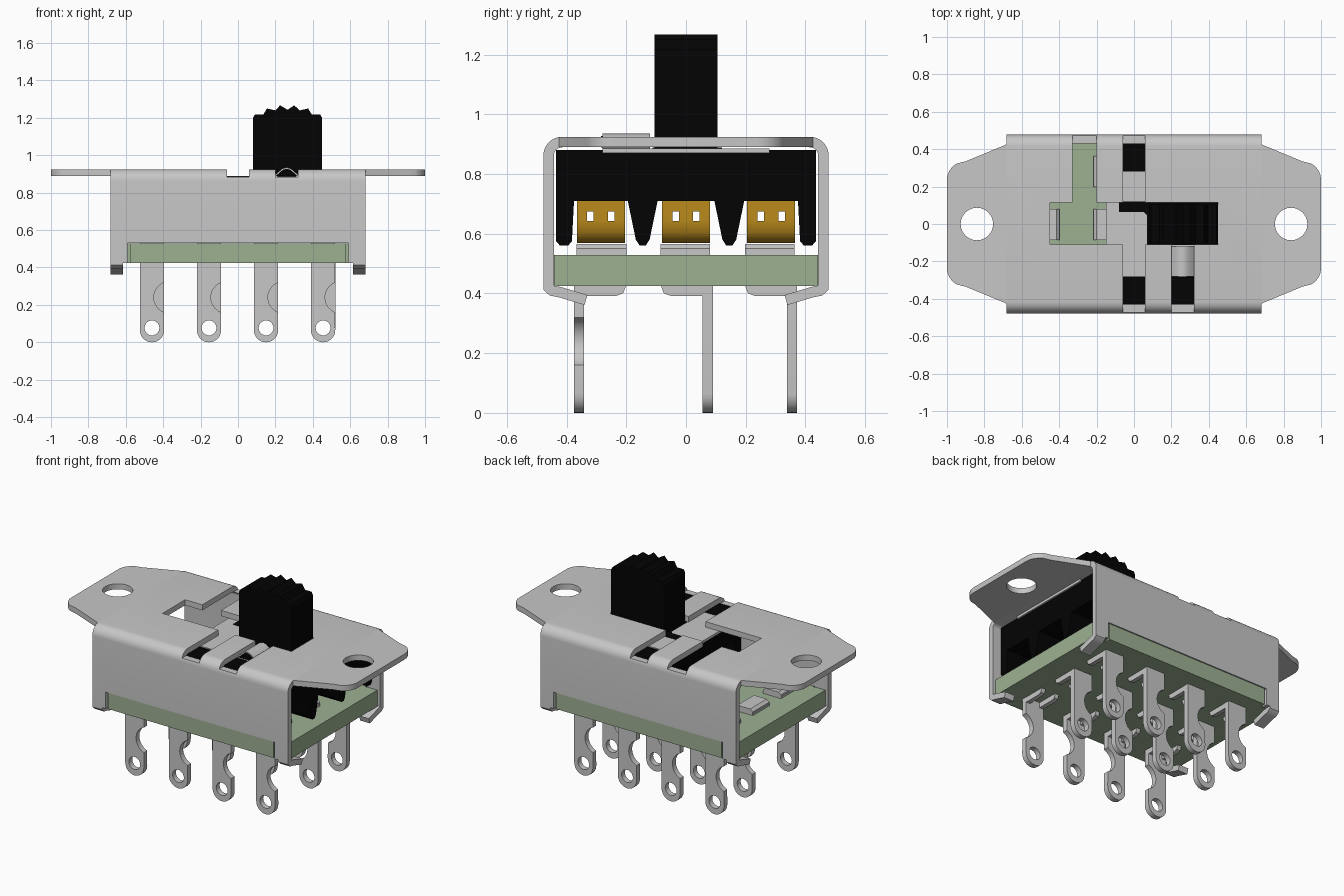
import bpy, bmesh, math
from mathutils import Vector

if "Cube" in bpy.data.objects:
    bpy.data.objects.remove(bpy.data.objects["Cube"], do_unlink=True)


def material(name, rgb):
    m = bpy.data.materials.new(name)
    m.use_nodes = True
    m.diffuse_color = (*rgb, 1)
    m.node_tree.nodes["Principled BSDF"].inputs["Base Color"].default_value = (*rgb, 1)
    return m


STEEL = material("steel grey", (0.57, 0.57, 0.57))
BLACK = material("black plastic", (0.001, 0.001, 0.001))
GREEN = material("board green", (0.34, 0.44, 0.29))
GOLD = material("contact gold", (0.5, 0.26, 0.012))


def prism(name, pts, axis, lo, hi, mat):
    """Extrude a 2D outline along an axis from lo to hi."""
    place = {"x": lambda a, b, c: (c, a, b),
             "y": lambda a, b, c: (a, c, b),
             "z": lambda a, b, c: (a, b, c)}[axis]
    bm = bmesh.new()
    low = [bm.verts.new(place(a, b, lo)) for a, b in pts]
    high = [bm.verts.new(place(a, b, hi)) for a, b in pts]
    bm.faces.new(low)
    bm.faces.new(high)
    n = len(pts)
    for i in range(n):
        j = (i + 1) % n
        bm.faces.new((low[i], low[j], high[j], high[i]))
    bmesh.ops.recalc_face_normals(bm, faces=bm.faces)
    me = bpy.data.meshes.new(name)
    bm.to_mesh(me)
    bm.free()
    me.materials.append(mat)
    ob = bpy.data.objects.new(name, me)
    bpy.context.collection.objects.link(ob)
    return ob


def rect(a0, a1, b0, b1):
    return [(a0, b0), (a1, b0), (a1, b1), (a0, b1)]


def box(name, x, y, z, mat):
    return prism(name, rect(*x, *y), "z", *z, mat)


def arc(cx, cy, r, a0, a1, n=10):
    angles = [math.radians(a0 + (a1 - a0) * i / n) for i in range(n + 1)]
    return [(cx + r * math.cos(a), cy + r * math.sin(a)) for a in angles]


def strip(path, t):
    """Outline of a sheet of thickness t that follows a centre line."""
    p = [Vector(q) for q in path]
    left, right = [], []
    for i, q in enumerate(p):
        d0 = (q - p[i - 1]).normalized() if i else (p[1] - q).normalized()
        d1 = (p[i + 1] - q).normalized() if i < len(p) - 1 else d0
        d = (d0 + d1).normalized()
        off = Vector((-d.y, d.x)) * (t / 2 / max(d.dot(d0), 0.5))
        left.append(tuple(q + off))
        right.append(tuple(q - off))
    return left + right[::-1]


def mirrored(half):
    return half + [(-a, b) for a, b in reversed(half)]


def activate(ob):
    bpy.ops.object.select_all(action="DESELECT")
    ob.select_set(True)
    bpy.context.view_layer.objects.active = ob


def cut(ob, *cutters):
    activate(ob)
    for c in cutters:
        mod = ob.modifiers.new("cut", "BOOLEAN")
        mod.operation = "DIFFERENCE"
        mod.solver = "EXACT"
        mod.object = c
        bpy.ops.object.modifier_apply(modifier=mod.name)
        bpy.data.objects.remove(c, do_unlink=True)


def smooth(ob):
    activate(ob)
    bpy.ops.object.shade_smooth_by_angle(angle=math.radians(35))


# Bent metal housing with slots and board notches
T = 0.035
half = [(0.46, 0.425)] + arc(0.415, 0.862, 0.045, 0, 90, 8)
housing = prism("housing", strip(mirrored(half), T), "x", -0.683, 0.683, STEEL)
slots = [((-0.45, 0.45), (-0.11, 0.115)), ((-0.33, -0.2), (0.1, 0.5)),
         ((-0.06, 0.06), (-0.5, 0.5)), ((0.2, 0.32), (-0.5, -0.1))]
cut(housing, *[box("cutter", x, y, (0.885, 1), STEEL) for x, y in slots],
    box("cutter", (-0.59, 0.59), (-0.6, 0.6), (0.3, 0.53), STEEL))
smooth(housing)

# Mounting ears and inward-bent corner feet
ear_half = [(0.683, 0.425), (0.9, 0.335)] + arc(0.9, 0.235, 0.1, 62, 0, 8)
foot = [(0.46, 0.43), (0.46, 0.42), (0.448, 0.409), (0.425, 0.405), (0.335, 0.378)]
for side, s in (("left", 1), ("right", -1)):
    outline = ear_half + [(x, -y) for x, y in reversed(ear_half)]
    ear = prism(side + "_ear", [(s * x, y) for x, y in outline], "z",
                0.8895, 0.9245, STEEL)
    cut(ear, prism("cutter", arc(s * 0.84, 0, 0.087, 0, 345, 23), "z", 0.8, 1, STEEL))
    smooth(ear)
    for end, e in (("back", 1), ("front", -1)):
        path = [(e * y, z) for y, z in foot]
        xs = sorted((s * 0.615, s * 0.683))
        smooth(prism(f"{end}_{side}_foot", strip(path, T), "x", *xs, STEEL))

# Circuit board, with tabs that fill the housing notches
board_half = [(0.665, -0.44), (0.665, 0.44), (0.578, 0.44), (0.578, 0.472)]
board_outline = ([(x, -y) for x, y in reversed(board_half[2:])] + board_half)
prism("board", mirrored(board_outline), "z", 0.425, 0.528, GREEN)

# Slider block with ribs underneath
rib_half = [(0.435, 0.88), (0.435, 0.575), (0.422, 0.56), (0.395, 0.56),
            (0.382, 0.575), (0.375, 0.71), (0.195, 0.71), (0.168, 0.58),
            (0.155, 0.56), (0.135, 0.56), (0.122, 0.58), (0.095, 0.71)]
prism("slider", mirrored(rib_half), "x", -0.08, 0.63, BLACK)

# Metal cover plate on the slider, its raised tongue and the black handle collar
box("slider_plate", (-0.15, 0.64), (-0.28, 0.28), (0.87, 0.886), STEEL)
collar = [(-0.08, 0.12), (0.45, 0.12), (0.45, -0.112), (0.07, -0.112),
          (0.07, 0.045), (0.05, 0.065), (-0.08, 0.065)]
prism("handle_collar", collar, "z", 0.875, 0.889, BLACK)
hump = [(0.2, 0.888), (0.22, 0.905), (0.24, 0.922), (0.26, 0.928),
        (0.28, 0.922), (0.3, 0.905), (0.32, 0.888)]
smooth(prism("slider_tongue", strip(hump, 0.014), "y", -0.28, -0.12, STEEL))
prism("tongue_core", hump, "y", -0.285, -0.12, BLACK)

# Handle with a serrated crown
crown = [(0.08, 0.875), (0.08, 1.2), (0.09, 1.217), (0.135, 1.217), (0.155, 1.25),
         (0.2, 1.24), (0.225, 1.267), (0.265, 1.243), (0.3, 1.267), (0.33, 1.24),
         (0.375, 1.25), (0.395, 1.217), (0.44, 1.217), (0.45, 1.2), (0.45, 0.875)]
prism("handle", crown, "y", -0.105, 0.105, BLACK)

# Spring contacts recessed between the slider ribs
half = [(0.19, 0.715), (0.19, 0.64), (0.183, 0.605), (0.165, 0.585), (0.14, 0.578),
        (0.05, 0.578)]
path = [(0.265 + x, z) for x, z in mirrored(half)]
for i, y in enumerate((-0.285, 0, 0.285)):
    contact = prism(f"contact_{i + 1}", strip(path, 0.018), "y", y - 0.08, y + 0.08, GOLD)
    cut(contact, *[box("cutter", (-1, 1), (y + d - 0.011, y + d + 0.011),
                       (0.643, 0.675), GOLD) for d in (-0.035, 0.035)])
    smooth(contact)

# One solder terminal: eyelet leg with side notch, side cheeks and top cap
W = 0.065
leg_outline = (arc(0, W, W, 180, 360, 14) + arc(W + 0.03, 0.24, 0.085, 249, 111, 10)
               + [(W, 0.45), (-W, 0.45)])
leg = prism("terminal", leg_outline, "y", -0.017, 0.017, STEEL)
cut(leg, prism("cutter", arc(0, 0.077, 0.04, 0, 340, 17), "y", -0.1, 0.1, STEEL))
cheek = [(0, 0.54), (0, 0.405), (0.015, 0.392), (0.125, 0.392),
         (0.147, 0.4), (0.155, 0.42), (0.155, 0.54)]
parts = [prism("cheek", cheek, "x", x - 0.014, x + 0.014, STEEL) for x in (-0.05, 0.05)]
cap = [(-0.062, 0.52), (0.062, 0.52), (0.062, 0.55), (0.045, 0.565),
       (-0.045, 0.565), (-0.062, 0.55)]
parts.append(prism("cap", cap, "y", -0.008, 0.158, STEEL))
activate(leg)
for part in parts:
    part.select_set(True)
bpy.ops.object.join()
smooth(leg)

# Three rows of four terminals, the rear rows turned around
for row, y, turn in (("front", -0.358, 0), ("middle", 0.073, math.pi),
                     ("back", 0.355, math.pi)):
    for i in range(4):
        ob = leg.copy()
        ob.name = f"{row}_terminal_{i + 1}"
        ob.location = (-0.46 + 0.305 * i, y, 0)
        ob.rotation_euler.z = turn
        bpy.context.collection.objects.link(ob)
bpy.data.objects.remove(leg, do_unlink=True)
